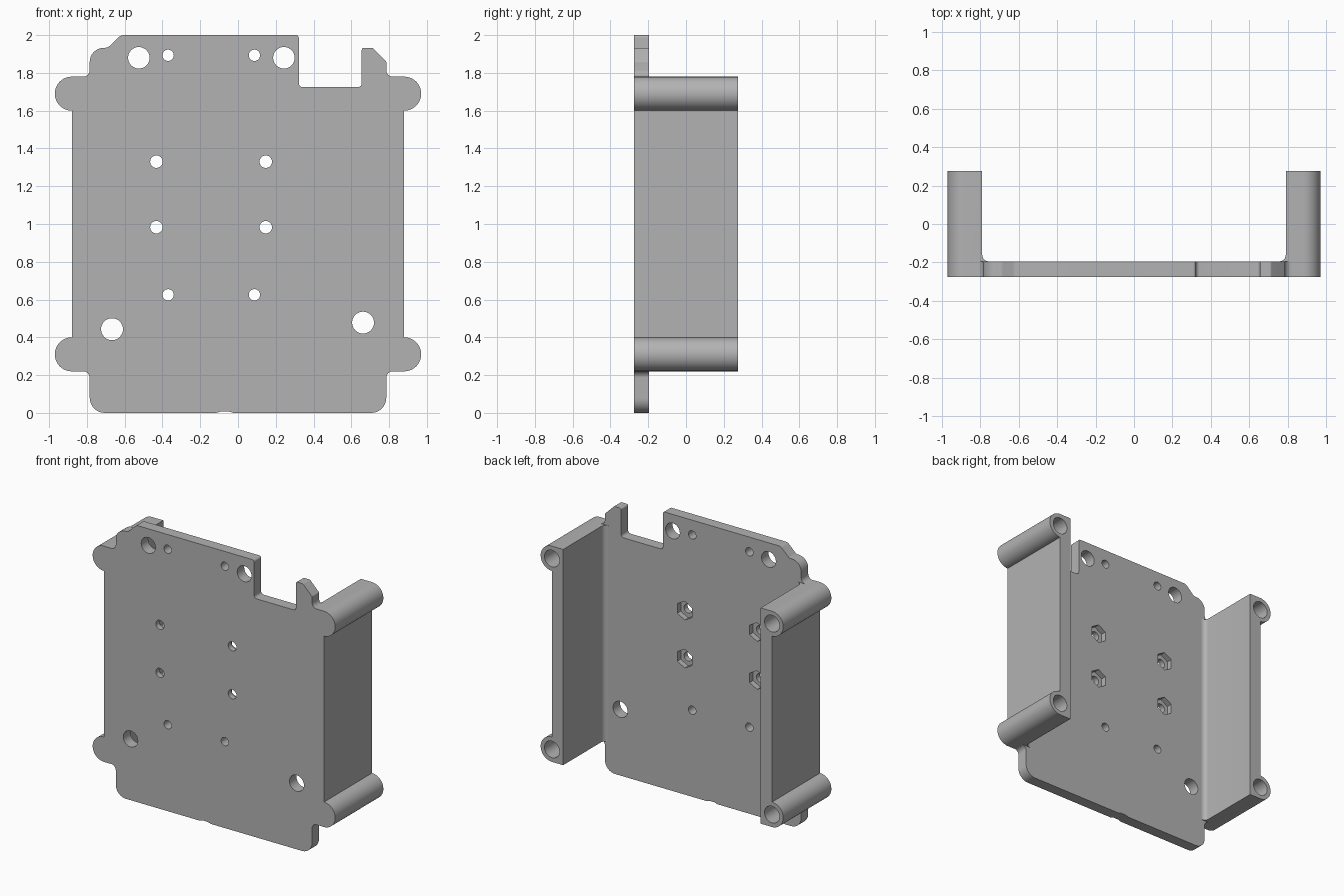
import bpy, bmesh
from math import pi, cos, sin, radians
from mathutils import Vector

if "Cube" in bpy.data.objects:
    bpy.data.objects.remove(bpy.data.objects["Cube"], do_unlink=True)

gray = bpy.data.materials.new("plain gray")
gray.use_nodes = True
gray.diffuse_color = (0.45, 0.45, 0.45, 1)
gray.node_tree.nodes["Principled BSDF"].inputs["Base Color"].default_value = (0.45, 0.45, 0.45, 1)

FRONT, INNER, BACK = -0.275, -0.195, 0.275
WALL, POST, LOW, HIGH, R = 0.79, 0.88, 0.31, 1.69, 0.09


def arc(cx, cz, r, a0, a1, n):
    """Points on an arc, angles in degrees."""
    return [(cx + r * cos(radians(a0 + (a1 - a0) * i / n)),
             cz + r * sin(radians(a0 + (a1 - a0) * i / n))) for i in range(n + 1)]


def rounded(corners, steps=8):
    """Outline from (x, z, fillet radius) corners."""
    out = []
    for i, (x, z, r) in enumerate(corners):
        p = Vector((x, z))
        if r == 0:
            out.append((x, z))
            continue
        a = (Vector(corners[i - 1][:2]) - p).normalized()
        b = (Vector(corners[(i + 1) % len(corners)][:2]) - p).normalized()
        half = a.angle(b) / 2
        centre = p + (a + b).normalized() * r / sin(half)
        reach = r * cos(half) / sin(half)
        s, e = p + a * reach - centre, p + b * reach - centre
        for k in range(steps + 1):
            t = k / steps
            w = s.angle(e)
            out.append(tuple(centre + (s * sin((1 - t) * w) + e * sin(t * w)) / sin(w)))
    return out


def prism(name, outline, lo, hi, along_z=False):
    """Extrude an xz outline along y, or an xy outline along z."""
    bm = bmesh.new()
    verts = [bm.verts.new((u, v, lo) if along_z else (u, lo, v)) for u, v in outline]
    face = bm.faces.new(verts)
    grown = bmesh.ops.extrude_face_region(bm, geom=[face])["geom"]
    move = (0, 0, hi - lo) if along_z else (0, hi - lo, 0)
    bmesh.ops.translate(bm, vec=move, verts=[g for g in grown if isinstance(g, bmesh.types.BMVert)])
    bmesh.ops.recalc_face_normals(bm, faces=bm.faces)
    mesh = bpy.data.meshes.new(name)
    bm.to_mesh(mesh)
    bm.free()
    mesh.materials.append(gray)
    obj = bpy.data.objects.new(name, mesh)
    bpy.context.collection.objects.link(obj)
    return obj


def combine(target, parts, operation):
    """Apply boolean operations and remove the helper solids."""
    bpy.context.view_layer.objects.active = target
    for part in parts:
        part.hide_render = True
        mod = target.modifiers.new("boolean", "BOOLEAN")
        mod.operation, mod.solver, mod.object = operation, "EXACT", part
        bpy.ops.object.modifier_apply(modifier=mod.name)
        bpy.data.objects.remove(part, do_unlink=True)


# Front plate with notched top, rounded corners and a shallow bottom nick
side, shoulder = 0.785, 0.85
frame = prism("mounting_frame", rounded([
    (-side, 0, 0.08), (-0.115, 0, 0), (-0.09, 0.008, 0), (-0.05, 0.008, 0), (-0.025, 0, 0),
    (side, 0, 0.08), (side, 0.22, 0.035), (shoulder, 0.22, 0),
    (shoulder, 1.78, 0), (side, 1.78, 0.035), (side, 1.86, 0.012),
    (0.712, 1.933, 0.012), (0.655, 1.933, 0.012), (0.655, 1.725, 0.02),
    (0.322, 1.725, 0.02), (0.322, 2, 0.015), (-0.62, 2, 0.04),
    (-0.69, 1.933, 0.03), (-side, 1.933, 0.075), (-side, 1.78, 0.035),
    (-shoulder, 1.78, 0), (-shoulder, 0.22, 0), (-side, 0.22, 0.035)]), FRONT, INNER)

# Side walls with round posts and a fillet at the inner root
for s in (1, -1):
    profile = [(WALL, LOW - R), *arc(POST, LOW, R, -90, 90, 24),
               *arc(POST, HIGH, R, -90, 90, 24), (WALL, HIGH + R)]
    wall = prism("side_wall", [(s * x, z) for x, z in profile], FRONT, BACK)
    f = 0.035
    root = [(WALL + 0.03, INNER + f), *arc(WALL - f, INNER + f, f, 0, -90, 6),
            (WALL - f, INNER - 0.03), (WALL + 0.03, INNER - 0.03)]
    fillet = prism("root_fillet", [(s * x, y) for x, y in root], LOW - R, HIGH + R, True)
    combine(frame, [wall, fillet], "UNION")

# Through holes, as (x, z, radius)
holes = [(-0.525, 1.88, 0.057), (0.243, 1.88, 0.057), (-0.667, 0.443, 0.058), (0.662, 0.478, 0.058)]
holes += [(x, z, 0.03) for x in (-0.37, 0.087) for z in (0.625, 1.893)]
nuts = [(x, z) for x in (-0.432, 0.147) for z in (0.983, 1.33)]
holes += [(x, z, 0.033) for x, z in nuts]
cutters = [prism("hole_cutter", arc(x, z, r, 0, 360, 32)[:-1], FRONT - 0.1, INNER + 0.1)
           for x, z, r in holes]

# Hexagonal nut pockets on the back of the plate
cutters += [prism("nut_cutter", arc(x, z, 0.068, 30, 390, 6)[:-1], INNER - 0.04, INNER + 0.1)
            for x, z in nuts]

# Blind screw holes in the post ends
cutters += [prism("screw_cutter", arc(s * POST, z, 0.06, 0, 360, 32)[:-1], BACK - 0.4, BACK + 0.1)
            for s in (1, -1) for z in (LOW, HIGH)]
combine(frame, cutters, "DIFFERENCE")

# Smooth the curved faces and keep the edges sharp
bpy.ops.object.select_all(action="DESELECT")
frame.select_set(True)
bpy.context.view_layer.objects.active = frame
bpy.ops.object.shade_smooth_by_angle(angle=radians(30))
